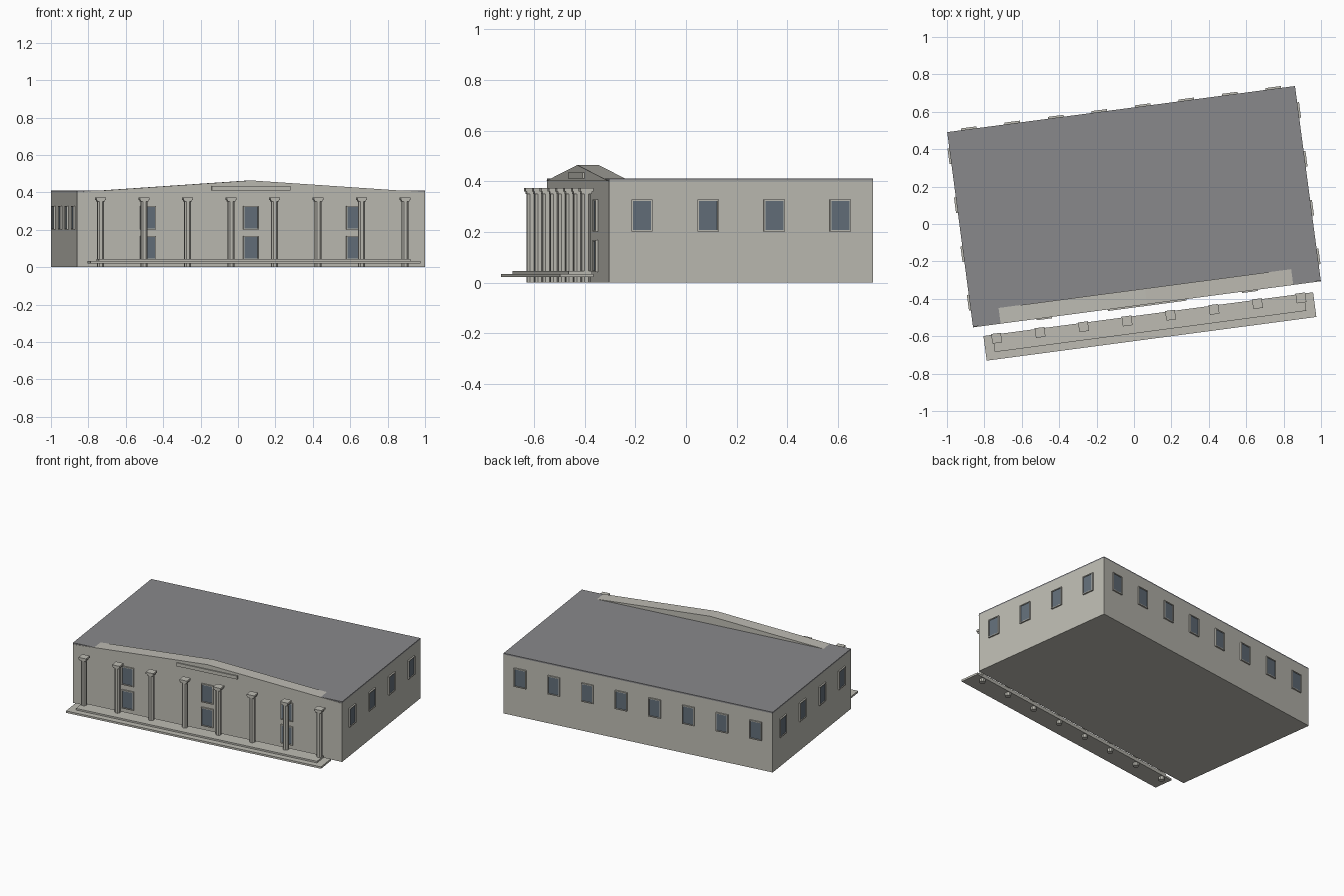
import bpy, bmesh, math
from mathutils import Matrix

if "Cube" in bpy.data.objects:
    bpy.data.objects.remove(bpy.data.objects["Cube"])

# whole site is turned slightly about z
SITE = Matrix.Translation((0, 0.094, 0)) @ Matrix.Rotation(math.radians(7.55), 4, 'Z')
HX, HY = 0.938, 0.525          # half size of the hall


def material(name, rgb):
    m = bpy.data.materials.new(name)
    m.diffuse_color = (*rgb, 1)
    m.use_nodes = True
    m.node_tree.nodes["Principled BSDF"].inputs["Base Color"].default_value = m.diffuse_color
    return m


STONE = material("stone", (0.51, 0.50, 0.45))
ROOF = material("roof_grey", (0.25, 0.25, 0.26))
GLASS = material("window_glass", (0.125, 0.16, 0.195))


def finish(name, bm, mat, local=Matrix()):
    bmesh.ops.recalc_face_normals(bm, faces=bm.faces)
    me = bpy.data.meshes.new(name)
    bm.to_mesh(me)
    bm.free()
    me.materials.append(mat)
    ob = bpy.data.objects.new(name, me)
    ob.matrix_world = SITE @ local
    bpy.context.collection.objects.link(ob)
    return ob


def add_box(bm, x0, x1, y0, y1, z0, z1):
    m = Matrix.Translation(((x0 + x1) / 2, (y0 + y1) / 2, (z0 + z1) / 2))
    bmesh.ops.create_cube(bm, size=1, matrix=m @ Matrix.Diagonal((x1 - x0, y1 - y0, z1 - z0, 1)))


def box(name, mat, *dims, local=Matrix()):
    bm = bmesh.new()
    add_box(bm, *dims)
    return finish(name, bm, mat, local)


# hall walls and flat roof
box("walls", STONE, -HX, HX, -HY, HY, 0, 0.402)
box("roof", ROOF, -HX, HX, -HY, HY, 0.402, 0.411)

# low gable standing on the front edge, with a plaque
bm = bmesh.new()
face = bm.faces.new([bm.verts.new((x, -HY - 0.003, z)) for x, z in
                     ((-HX, 0.401), (HX, 0.401), (0, 0.464))])
ext = bmesh.ops.extrude_face_region(bm, geom=[face])
bmesh.ops.translate(bm, vec=(0, 0.085, 0),
                    verts=[g for g in ext["geom"] if isinstance(g, bmesh.types.BMVert)])
finish("gable", bm, STONE)
box("plaque", STONE, -0.212, 0.212, -HY - 0.011, -HY, 0.411, 0.434)

# porch steps
box("lower_step", STONE, -0.889, 0.889, -0.714, -0.581, 0.021, 0.034)
box("upper_step", STONE, -0.84, 0.84, -0.674, -0.581, 0.034, 0.045)

# columns with two-tier capitals
BAYS = [(i - 3.5) * 0.2345 for i in range(8)]
for u in BAYS:
    bm = bmesh.new()
    bmesh.ops.create_cone(bm, cap_ends=True, segments=8, radius1=0.019, radius2=0.019, depth=0.355,
                          matrix=Matrix.Translation((0, 0, 0.1775)) @ Matrix.Rotation(math.pi / 8, 4, 'Z'))
    add_box(bm, -0.021, 0.021, -0.021, 0.021, 0.350, 0.360)
    add_box(bm, -0.026, 0.026, -0.026, 0.026, 0.360, 0.373)
    finish("column", bm, STONE, Matrix.Translation((u, -0.602, 0)))


# framed window, facing local -y before turning
def window(u, v, z, turn):
    local = Matrix.Translation((u, v, z)) @ Matrix.Rotation(turn, 4, 'Z')
    w, h, t, d = 0.042, 0.063, 0.006, 0.010
    bm = bmesh.new()
    for s in (-1, 1):
        x0, x1 = sorted((s * w, s * (w - t)))
        z0, z1 = sorted((s * h, s * (h - t)))
        add_box(bm, x0, x1, -d, 0, -h, h)
        add_box(bm, -w + t, w - t, -d, 0, z0, z1)
    finish("window_frame", bm, STONE, local)
    box("window_pane", GLASS, -w + t, w - t, -0.005, 0, -h + t, h - t, local=local)


for u in BAYS:                                  # back wall
    window(u, HY, 0.265, math.pi)
for v in (-0.395, -0.132, 0.132, 0.395):        # end walls
    window(HX, v, 0.265, math.pi / 2)
    window(-HX, v, 0.265, -math.pi / 2)
for u in (-0.555, 0, 0.555):                    # front wall, two storeys
    for z in (0.104, 0.265):
        window(u, -HY, z, 0)
